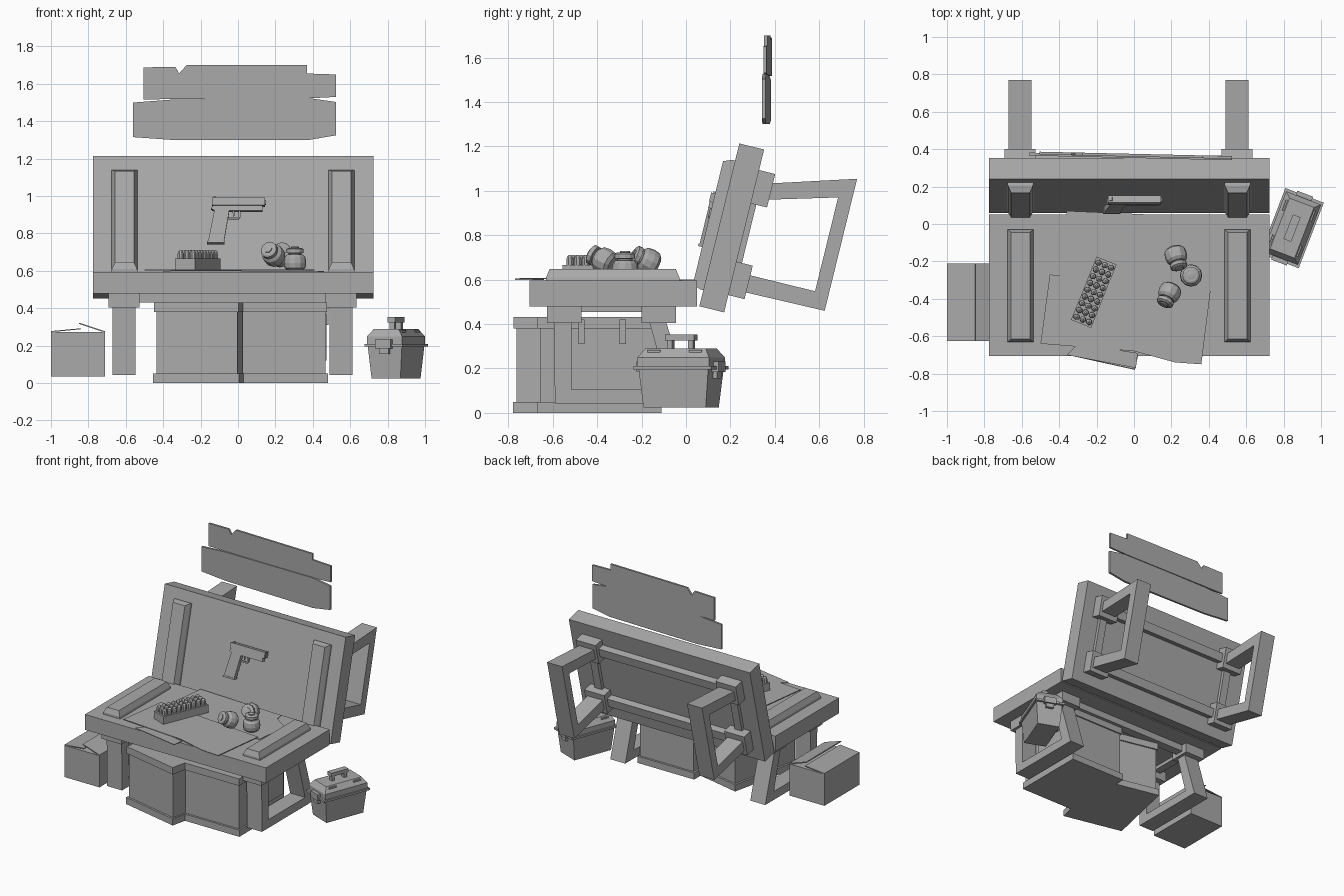
import bpy, bmesh
from math import radians, cos, sin, pi
from mathutils import Matrix, Vector

if "Cube" in bpy.data.objects:
    bpy.data.objects.remove(bpy.data.objects["Cube"], do_unlink=True)

grey = bpy.data.materials.new("plain grey")
grey.use_nodes = True
grey.diffuse_color = (0.4, 0.4, 0.4, 1)
grey.node_tree.nodes["Principled BSDF"].inputs["Base Color"].default_value = (0.4, 0.4, 0.4, 1)


def finish(name, bm, mat=Matrix()):
    bmesh.ops.recalc_face_normals(bm, faces=bm.faces)
    mesh = bpy.data.meshes.new(name)
    bm.to_mesh(mesh)
    bm.free()
    mesh.materials.append(grey)
    ob = bpy.data.objects.new(name, mesh)
    ob.matrix_world = mat
    bpy.context.collection.objects.link(ob)
    return ob


def loft(name, rings, mat=Matrix()):
    """Closed solid through rings of equal point count."""
    bm = bmesh.new()
    loops = [[bm.verts.new(p) for p in ring] for ring in rings]
    n = len(loops[0])
    for a, b in zip(loops, loops[1:]):
        for i in range(n):
            bm.faces.new((a[i], a[(i + 1) % n], b[(i + 1) % n], b[i]))
    bm.faces.new(loops[0])
    bm.faces.new(loops[-1])
    return finish(name, bm, mat)


def rect(w, d, z):
    return [(-w/2, -d/2, z), (w/2, -d/2, z), (w/2, d/2, z), (-w/2, d/2, z)]


def stack(name, sections, mat=Matrix()):
    """Rectangular sections (width, depth, height) joined upwards."""
    return loft(name, [rect(*s) for s in sections], mat)


def box(name, x, y, z, mat=Matrix()):
    c = Matrix.Translation(((x[0] + x[1]) / 2, (y[0] + y[1]) / 2, 0))
    return stack(name, [(x[1] - x[0], y[1] - y[0], h) for h in z], mat @ c)


def prism(name, pts, lo, hi, put, mat=Matrix()):
    return loft(name, [[put(a, b, h) for a, b in pts] for h in (lo, hi)], mat)


def along_x(a, b, h): return (h, a, b)
def along_y(a, b, h): return (a, h, b)
def along_z(a, b, h): return (a, b, h)


def lathe(name, profile, sides, mat):
    rings = [[(r * cos(2*pi*i/sides), r * sin(2*pi*i/sides), z) for i in range(sides)]
             for r, z in profile]
    return loft(name, rings, mat)


def move(x, y, z, turn=0, tilt=0):
    return (Matrix.Translation((x, y, z)) @ Matrix.Rotation(radians(turn), 4, 'Z')
            @ Matrix.Rotation(radians(tilt), 4, 'X'))


# Table unit: used once flat and once tipped up on its edge
LEG = [(.11, -.15), (.19, -.15), (.19, -.49), (.625, -.49),
       (.53, -.15), (.605, -.15), (.727, -.553), (.115, -.553)]


def table(label, mat):
    box(label + "_slab", (-.775, .725), (0, .755), (-.115, 0), mat)
    for y in (.08, .505):
        box(label + "_cross_rail", (-.6, .55), (y + .045, y + .11), (-.165, -.115), mat)
    for side, x in (("right", -.61), ("left", .55)):
        prism(f"{label}_{side}_leg", LEG, x - .062, x + .062, along_x, mat)
        box(f"{label}_{side}_side_rail", (x - .03, x + .03), (.12, .6), (-.14, -.115), mat)
        for y in (.08, .505):
            box(f"{label}_{side}_pad", (x - .083, x + .083), (y, y + .155), (-.19, -.115), mat)
        # ridge with sloped sides and ends
        stack(f"{label}_{side}_ridge", [(.14, .6, 0), (.135, .6, .015), (.1, .57, .052)],
              mat @ move(x + .003, .375, 0))


seat = move(0, -.705, .595)
back = move(0, .06, .48, tilt=76.2)
table("bench", seat)
table("backboard", back)


# Cabinets under the bench, one of them turned a little
def cabinet(label, mat, w, d):
    box(label + "_base", (-w, 0), (0, d), (0, .05), mat)
    box(label + "_body", (-w + .015, -.012), (.015, d - .015), (.05, .43), mat)
    box(label + "_lip", (-w + .005, -.003), (.002, d - .005), (.38, .432), mat)


cabinet("right_cabinet", move(.005, -.78, 0, turn=-12.5), .47, .58)
cabinet("left_cabinet", move(.48, -.67, 0), .47, .56)
box("cabinet_side_panel", (.46, .474), (-.5, -.14), (.12, .37))
for y in (-.47, -.285):
    box("cabinet_hinge", (.465, .485), (y - .014, y + .014), (.31, .42))

# Cardboard box with two loose flaps
box("carton", (-1, -.71), (-.625, -.21), (.035, .272))
for name, pts in (("low_flap", [(-1, .272), (-.84, .288), (-.84, .293), (-1, .278)]),
                  ("raised_flap", [(-.71, .27), (-.71, .277), (-.848, .323), (-.85, .316)])):
    prism(name, pts, -.625, -.21, along_y)

# Toolbox
tool = move(.845, -.022, 0, turn=-21)
stack("toolbox_body", [(.165, .3, .025), (.195, .335, .195)], tool)
stack("toolbox_rim", [(.22, .375, .195), (.22, .375, .21)], tool)
stack("toolbox_lid", [(.2, .345, .21), (.2, .345, .25), (.14, .29, .29)], tool)
for y in (-.05, .05):
    box("toolbox_handle_post", (-.015, .015), (y - .012, y + .012), (.285, .33), tool)
box("toolbox_handle", (-.022, .022), (-.07, .07), (.325, .352), tool)
for s in (-1, 1):
    for x in (-.072, .072):
        box("toolbox_lid_rib", (x - .012, x + .012), (s*.1 - .03, s*.1 + .03), (.24, .283), tool)
    ends = sorted((s * .16, s * .197))
    box("toolbox_latch", (-.045, .045), ends, (.185, .232), tool)
    box("toolbox_latch_tab", (-.028, .028), sorted((s * .15, s * .185)), (.155, .19), tool)

# Floating plank sign
UPPER = [(-.505, 1.517), (.37, 1.522), (.525, 1.53), (.525, 1.65), (.37, 1.655), (.37, 1.7),
         (-.275, 1.7), (-.315, 1.655), (-.335, 1.69), (-.505, 1.688)]
LOWER = [(-.56, 1.315), (-.35, 1.3), (.38, 1.3), (.525, 1.325), (.525, 1.503),
         (.37, 1.525), (-.36, 1.515), (-.56, 1.5)]
sign = move(0, .365, 0, turn=-1.3)
prism("sign_upper_plank", UPPER, -.005, .01, along_y, sign)
prism("sign_lower_plank", LOWER, -.012, .004, along_y, sign)

# Paper sheets on the bench, stacked with slight offsets
SHEETS = {
    "back_sheet": [(-.36, .07), (.33, .04), (.34, -.02), (.46, -.1), (.43, -.36), (-.4, -.28)],
    "corner_sheet": [(-.36, -.7), (.01, -.77), (.02, -.69), (-.3, -.64)],
    "front_sheet": [(-.45, -.27), (.41, -.35), (.36, -.75), (.22, -.74), (0, -.68), (-.5, -.64)],
}
for i, (name, pts) in enumerate(SHEETS.items()):
    z = .595 + i * .004
    prism(name, pts, z, z + .005, along_z)

# Cartridge tray
tray = move(-.215, -.365, .605, turn=-22)
stack("cartridge_tray", [(.115, .365, 0), (.115, .365, .06)], tray)
for i in range(3):
    for j in range(9):
        lathe("cartridge", [(.017, .055), (.017, .085), (.013, .099), (.005, .106)], 8,
              tray @ move((i - 1) * .036, (j - 4) * .039, 0))

# Three squat canisters
BODY = [(.04, 0), (.056, .014), (.06, .04), (.056, .07), (.042, .085)]
CAP = [(.034, .082), (.034, .092), (.046, .094), (.046, .114), (.036, .12)]
KNOB = [(.022, .118), (.022, .126), (.012, .128)]
for place in (move(.305, -.275, .607), move(.215, -.135, .665, turn=15, tilt=65),
              move(.205, -.335, .668, turn=-25, tilt=65)):
    drop = place @ move(0, 0, -.005)
    for name, profile in (("canister_body", BODY), ("canister_cap", CAP), ("canister_knob", KNOB)):
        ob = lathe(name, profile, 12, drop)

# Handgun hung on the backboard
def gun(name, pts, lo, hi):
    prism(name, pts, lo, hi, along_z, back)


gun("gun_slide", [(-.14, .468), (.145, .468), (.145, .51), (-.14, .51)], .03, .07)
gun("gun_frame", [(-.145, .452), (-.125, .44), (.13, .44), (.13, .47), (-.13, .47)], .033, .067)
gun("gun_grip", [(-.125, .45), (-.045, .45), (-.075, .27), (-.16, .27)], .034, .066)
gun("gun_magazine_base", [(-.073, .273), (-.073, .262), (-.166, .262), (-.164, .273)], .03, .07)
gun("gun_trigger_guard", [(-.052, .395), (.004, .395), (.014, .41), (.014, .445), (.004, .445),
                          (.004, .405), (-.05, .405)], .042, .058)
gun("gun_trigger", [(-.03, .45), (-.02, .45), (-.02, .415), (-.026, .41)], .046, .054)
gun("gun_sight", [(-.13, .51), (-.115, .51), (-.118, .517), (-.13, .517)], .04, .06)
gun("gun_muzzle", [(.145, .476), (.149, .476), (.149, .5), (.145, .5)], .04, .06)
